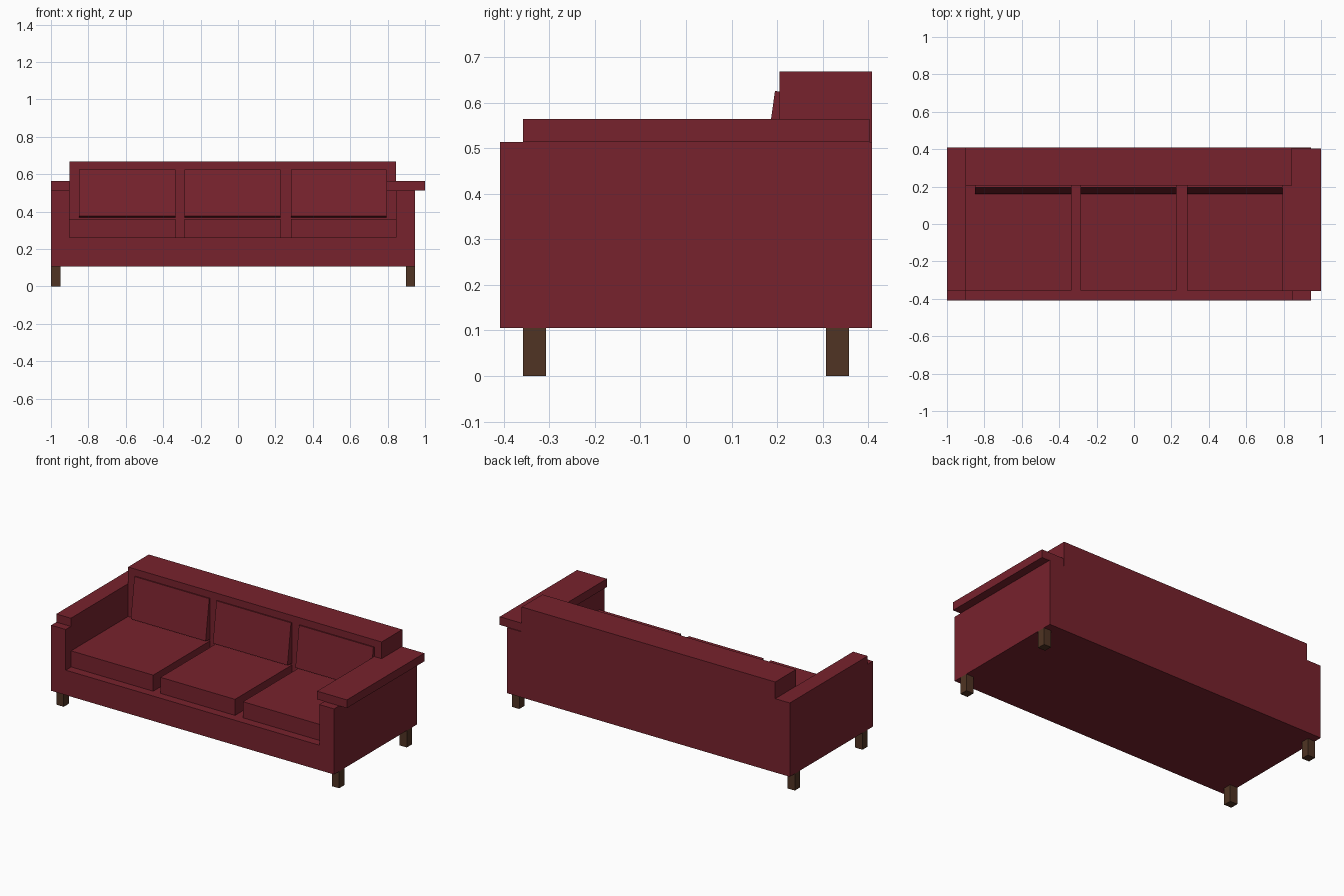
import bpy
from mathutils import Matrix, Vector

if "Cube" in bpy.data.objects:
    bpy.data.objects.remove(bpy.data.objects["Cube"])


def material(name, rgb):
    m = bpy.data.materials.new(name)
    m.diffuse_color = (*rgb, 1)
    m.use_nodes = True
    m.node_tree.nodes["Principled BSDF"].inputs["Base Color"].default_value = m.diffuse_color
    return m


red = material("dark red fabric", (0.185, 0.016, 0.026))
wood = material("dark brown wood", (0.08, 0.034, 0.017))


def box(name, x, y, z, mat, tilt=0.0):
    """Box from (min, max) ranges, optionally tilted about its front lower edge."""
    lo, hi = Vector((x[0], y[0], z[0])), Vector((x[1], y[1], z[1]))
    bpy.ops.mesh.primitive_cube_add(size=1)
    ob = bpy.context.object
    ob.name = ob.data.name = name
    size = hi - lo
    ob.data.transform(Matrix.Diagonal((*size, 1)))
    ob.data.transform(Matrix.Translation(Vector((0, size.y / 2, size.z / 2))))
    ob.data.transform(Matrix.Rotation(tilt, 4, 'X'))
    ob.location = ((lo.x + hi.x) / 2, lo.y, lo.z)
    ob.data.materials.append(mat)
    return ob


# Frame: seat base, arms and backrest
box("seat_base", (-0.90, 0.845), (-0.408, 0.408), (0.105, 0.26), red)
box("left_arm", (-1.0, -0.90), (-0.408, 0.408), (0.105, 0.513), red)
box("right_arm", (0.845, 0.947), (-0.408, 0.408), (0.105, 0.513), red)
box("backrest", (-0.90, 0.845), (0.205, 0.408), (0.26, 0.668), red)

# Arm caps: the left is flush, the right overhangs both sides
box("left_arm_cap", (-1.0, -0.90), (-0.358, 0.408), (0.513, 0.564), red)
box("right_arm_cap", (0.795, 1.0), (-0.358, 0.403), (0.513, 0.564), red)

# Seat cushions, with a gap between neighbours
for x in ((-0.90, -0.335), (-0.285, 0.228), (0.283, 0.845)):
    box("seat_cushion", x, (-0.355, 0.205), (0.26, 0.36), red)

# Back cushions leaning against the backrest
for x in ((-0.85, -0.335), (-0.285, 0.228), (0.283, 0.795)):
    box("back_cushion", x, (0.16, 0.262), (0.375, 0.628), red, tilt=-0.14)

# Legs
for x in ((-1.0, -0.949), (0.897, 0.947)):
    for y in ((-0.358, -0.307), (0.307, 0.358)):
        box("leg", x, y, (0, 0.105), wood)
